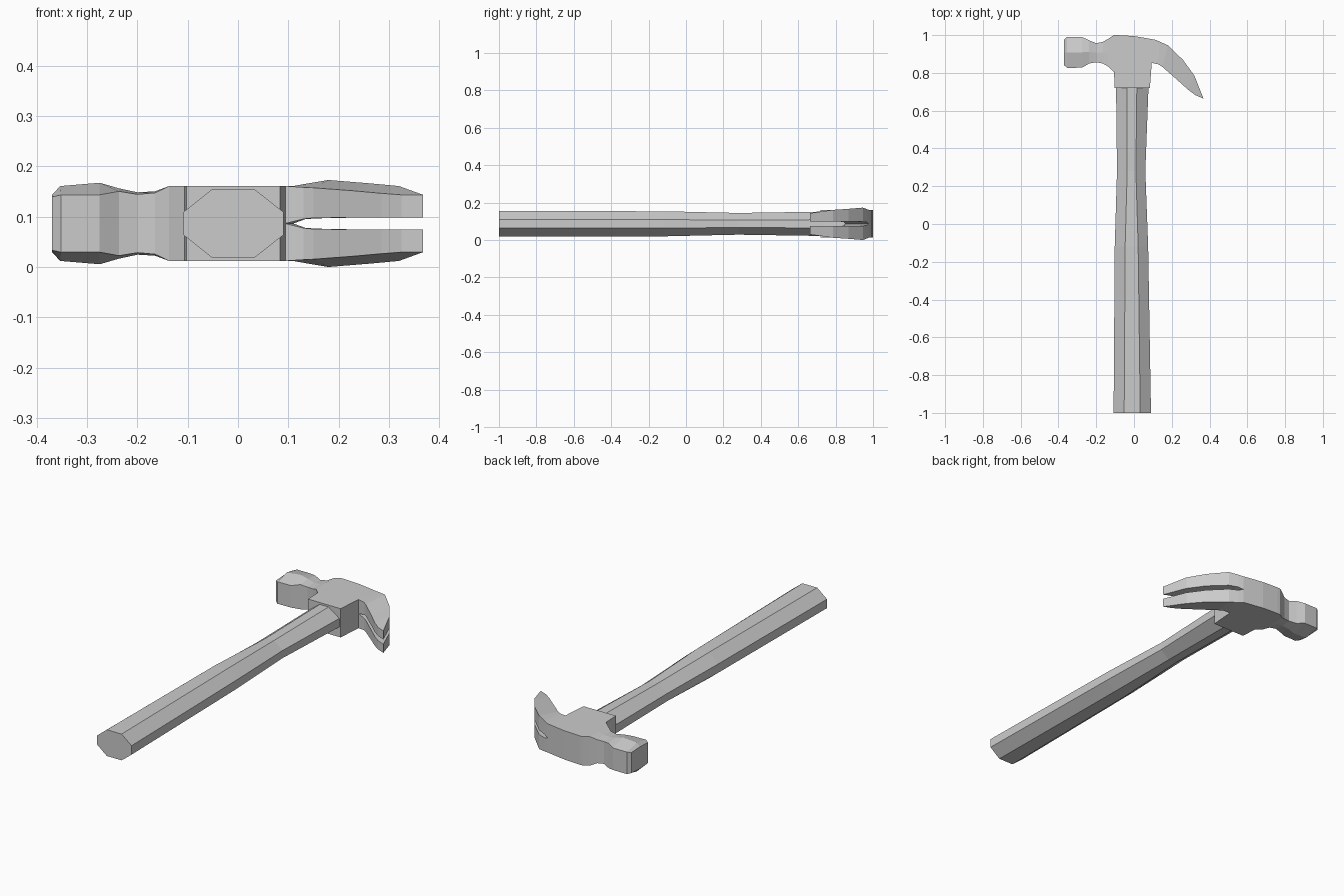
import bpy, bmesh

ZC = 0.0865  # mid height of the lying hammer


def loft(name, rings, cap_start=True, cap_end=True):
    """Skin a list of equal-sized rings into a closed, flat-shaded object."""
    bm = bmesh.new()
    loops = [[bm.verts.new(p) for p in ring] for ring in rings]
    n = len(rings[0])
    for a, b in zip(loops, loops[1:]):
        for i in range(n):
            j = (i + 1) % n
            bm.faces.new((a[i], a[j], b[j], b[i]))
    if cap_start:
        bm.faces.new(loops[0])
    if cap_end:
        bm.faces.new(loops[-1])
    bmesh.ops.remove_doubles(bm, verts=bm.verts, dist=1e-5)
    bmesh.ops.recalc_face_normals(bm, faces=bm.faces)
    mesh = bpy.data.meshes.new(name)
    bm.to_mesh(mesh)
    bm.free()
    obj = bpy.data.objects.new(name, mesh)
    bpy.context.collection.objects.link(obj)
    return obj


# handle: octagon along y -> (y, outer left, inner left, inner right, outer right, half height)
handle = [(-1.0, -0.108, -0.052, 0.033, 0.09, 0.068),
          (-0.12, -0.102, -0.047, 0.022, 0.075, 0.067),
          (0.28, -0.09, -0.036, 0.01, 0.06, 0.058),
          (0.73, -0.095, -0.036, 0.015, 0.077, 0.065)]
rings = []
for y, ol, il, ir, o_r, h in handle:
    s = h * 0.34
    rings.append([(x, y, ZC + z) for x, z in (
        (il, h), (ir, h), (o_r, s), (o_r, -s), (ir, -h), (il, -h), (ol, -s), (ol, s))])
loft("handle", rings)

# head: hexagonal sections -> (x back, y back, x front, y front, half width at edges, at middle)
head = [(-0.37, 0.975, -0.37, 0.84, 0.053, 0.057),
        (-0.355, 0.99, -0.352, 0.826, 0.057, 0.0745),
        (-0.275, 0.99, -0.275, 0.828, 0.057, 0.081),
        (-0.237, 0.972, -0.237, 0.85, 0.064, 0.07),
        (-0.2, 0.957, -0.2, 0.856, 0.058, 0.062),
        (-0.165, 0.964, -0.165, 0.85, 0.061, 0.064),
        (-0.137, 0.98, -0.137, 0.834, 0.0745, 0.0745),
        (-0.107, 1.0, -0.106, 0.805, 0.0745, 0.0745),
        (-0.09, 1.0, -0.102, 0.72, 0.0745, 0.0745),
        (0.0, 0.995, 0.084, 0.72, 0.0745, 0.0745),
        (0.11, 0.976, 0.094, 0.853, 0.0745, 0.0745)]
rings = []
for xb, yb, xf, yf, e, m in head:
    xm, ym = (xb + xf) / 2, (yb + yf) / 2
    rings.append([(xb, yb, ZC + e), (xm, ym, ZC + m), (xf, yf, ZC + e),
                  (xf, yf, ZC - e), (xm, ym, ZC - m), (xb, yb, ZC - e)])
loft("head", rings)

# claw prongs -> (x back, y back, x front, y front, half width back, front, half slot)
claw = [(0.11, 0.976, 0.094, 0.853, 0.0745, 0.0745, 0.0),
        (0.135, 0.966, 0.13, 0.845, 0.079, 0.072, 0.009),
        (0.18, 0.946, 0.15, 0.832, 0.0865, 0.071, 0.011),
        (0.26, 0.868, 0.23, 0.762, 0.080, 0.065, 0.012),
        (0.32, 0.785, 0.285, 0.712, 0.0745, 0.06, 0.012),
        (0.368, 0.664, 0.325, 0.682, 0.057, 0.057, 0.012)]
for side, name in ((1, "claw_upper"), (-1, "claw_lower")):
    loft(name, [[(xb, yb, ZC + side * wb), (xf, yf, ZC + side * wf),
                 (xf, yf, ZC + side * s), (xb, yb, ZC + side * s)]
                for xb, yb, xf, yf, wb, wf, s in claw])
